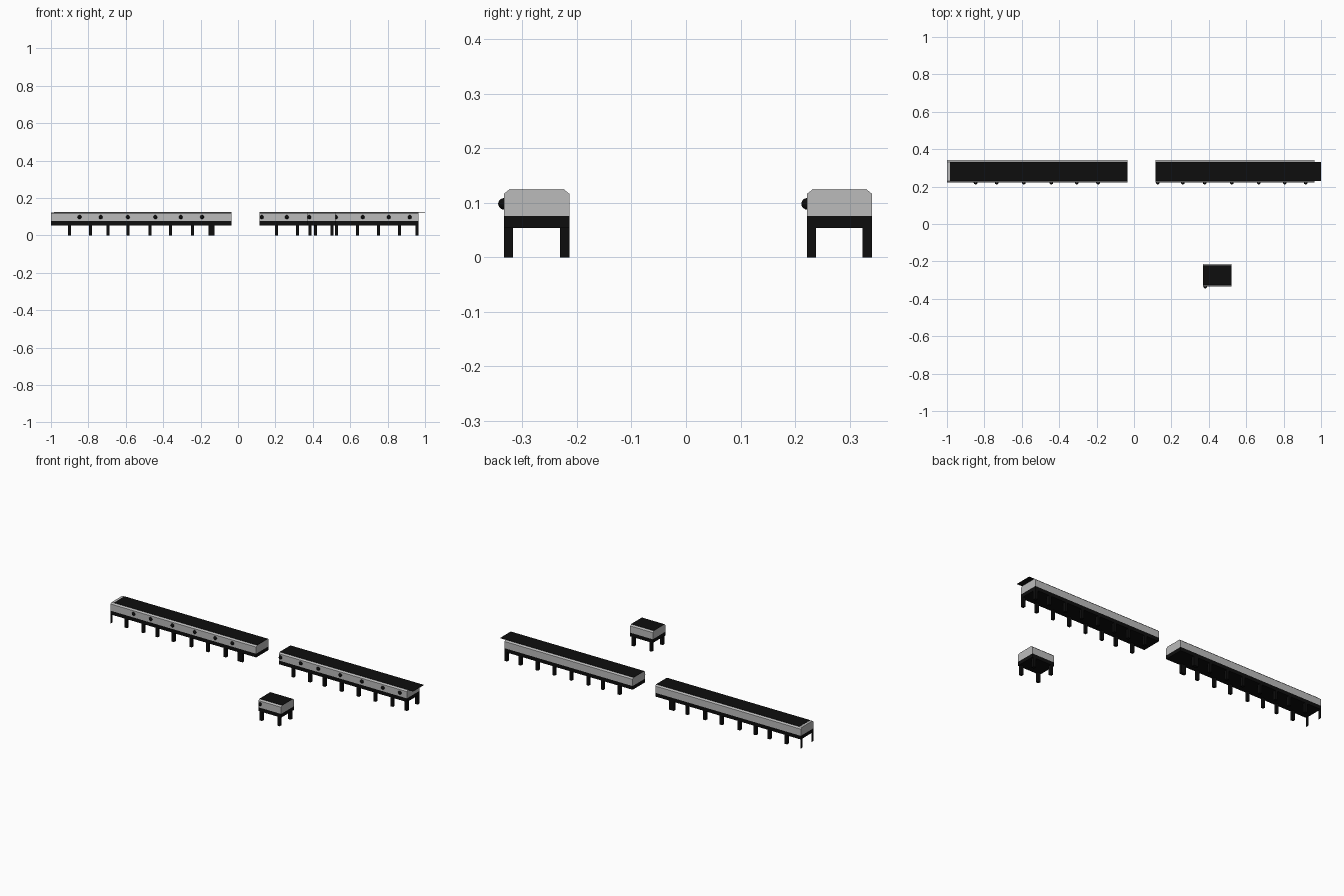
import bpy
import bmesh
from mathutils import Matrix

if "Cube" in bpy.data.objects:
    bpy.data.objects.remove(bpy.data.objects["Cube"], do_unlink=True)


def material(name, value):
    mat = bpy.data.materials.new(name)
    mat.use_nodes = True
    color = (value, value, value, 1)
    mat.diffuse_color = color
    mat.node_tree.nodes["Principled BSDF"].inputs["Base Color"].default_value = color
    return mat


BLACK = material("matte black", 0.004)
GREY = material("steel grey", 0.5)

LEG = 0.0165         # leg thickness
FRAME_BOTTOM = 0.054
RAIL_BOTTOM = 0.076
TOP = 0.124
CHAMFER = 0.009


def finish(name, bm, mat):
    bmesh.ops.recalc_face_normals(bm, faces=bm.faces)
    mesh = bpy.data.meshes.new(name)
    bm.to_mesh(mesh)
    bm.free()
    mesh.materials.append(mat)
    obj = bpy.data.objects.new(name, mesh)
    bpy.context.collection.objects.link(obj)
    return obj


def add_box(bm, x, y, z):
    """Add a box given its (low, high) range on each axis."""
    centre = [(a + b) / 2 for a, b in (x, y, z)]
    size = [b - a for a, b in (x, y, z)]
    bmesh.ops.create_cube(bm, size=1, matrix=Matrix.Translation(centre) @ Matrix.Diagonal(size + [1]))


def box(name, mat, x, y, z):
    bm = bmesh.new()
    add_box(bm, x, y, z)
    return finish(name, bm, mat)


def housing(name, x, y):
    """Grey body with the two long top edges chamfered."""
    top = TOP - 0.0005
    low = top - 0.007
    profile = [(y[0], RAIL_BOTTOM), (y[1], RAIL_BOTTOM), (y[1], low),
               (y[1] - CHAMFER, top), (y[0] + CHAMFER, top), (y[0], low)]
    bm = bmesh.new()
    face = bm.faces.new([bm.verts.new((x[0], py, pz)) for py, pz in profile])
    side = bmesh.ops.extrude_face_region(bm, geom=[face])["geom"]
    verts = [v for v in side if isinstance(v, bmesh.types.BMVert)]
    bmesh.ops.translate(bm, verts=verts, vec=(x[1] - x[0], 0, 0))
    return finish(name, bm, GREY)


def conveyor(name, x, y, belt_x, legs, sensors, plate_legs=()):
    housing(name + "_housing", x, y)
    box(name + "_frame", BLACK, x, y, (FRAME_BOTTOM, RAIL_BOTTOM))
    box(name + "_belt", BLACK, belt_x, (y[0] + CHAMFER, y[1] - CHAMFER), (TOP - 0.001, TOP + 0.0005))

    # Paired legs, front and back
    bm = bmesh.new()
    spans = [(c - LEG / 2, c + LEG / 2) for c in legs]
    spans += [(c, c + 0.0015) for c in plate_legs]
    for span in spans:
        for side in ((y[0], y[0] + LEG), (y[1] - LEG - 0.001, y[1])):
            add_box(bm, span, side, (0, FRAME_BOTTOM + 0.001))
    finish(name + "_legs", bm, BLACK)

    # Round sensors on the front wall
    bm = bmesh.new()
    for c in sensors:
        bmesh.ops.create_uvsphere(bm, u_segments=16, v_segments=10, radius=0.0105,
                                  matrix=Matrix.Translation((c, y[0], 0.098)))
    for face in bm.faces:
        face.smooth = True
    finish(name + "_sensors", bm, BLACK)


BACK_ROW = (0.222, 0.341)

conveyor("right_conveyor", (-1, -0.035), BACK_ROW, (-0.985, -0.035),
         legs=[-0.9, -0.788, -0.695, -0.588, -0.47, -0.36, -0.243, -0.15, -0.134],
         sensors=[-0.847, -0.734, -0.589, -0.442, -0.306, -0.192],
         plate_legs=[-1])

conveyor("left_conveyor", (0.115, 0.965), BACK_ROW, (0.115, 1),
         legs=[0.206, 0.318, 0.414, 0.527, 0.639, 0.751, 0.864, 0.957],
         sensors=[0.127, 0.261, 0.378, 0.523, 0.667, 0.806, 0.918])

conveyor("short_conveyor", (0.37, 0.52), (-0.334, -0.214), (0.37, 0.52),
         legs=[0.385, 0.503], sensors=[0.381])
